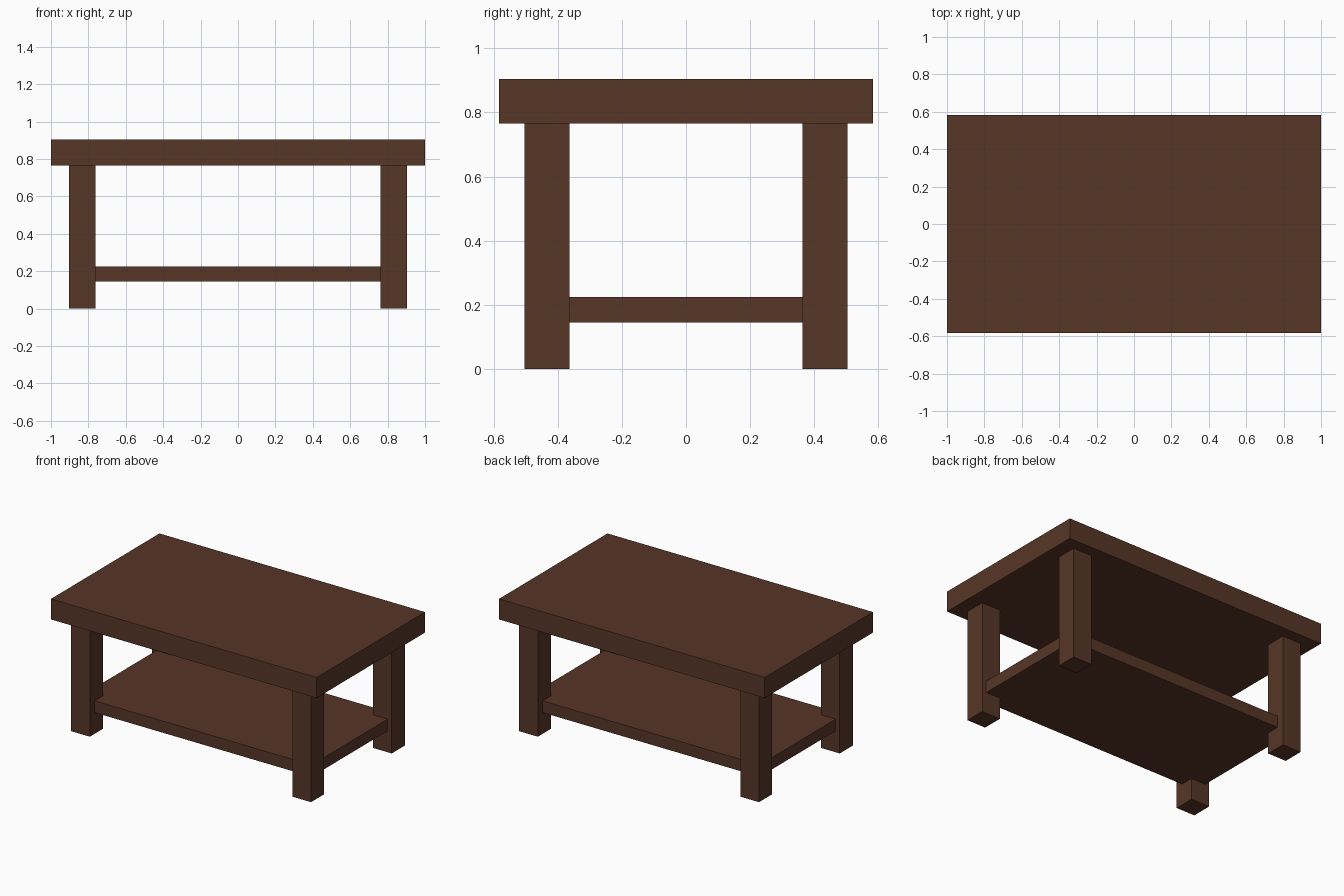
import bpy

if "Cube" in bpy.data.objects:
    bpy.data.objects.remove(bpy.data.objects["Cube"])

wood = bpy.data.materials.new("dark brown wood")
wood.diffuse_color = (0.095, 0.037, 0.02, 1)
wood.use_nodes = True
wood.node_tree.nodes["Principled BSDF"].inputs["Base Color"].default_value = wood.diffuse_color


def box(name, low, high):
    """Add a box spanning two opposite corners."""
    bpy.ops.mesh.primitive_cube_add(size=1, location=[(a + b) / 2 for a, b in zip(low, high)])
    ob = bpy.context.object
    ob.name = name
    ob.scale = [b - a for a, b in zip(low, high)]
    bpy.ops.object.transform_apply(location=False, rotation=False, scale=True)
    ob.data.materials.append(wood)
    return ob


# Thick table top
box("table_top", (-1, -0.583, 0.765), (1, 0.583, 0.905))

# Lower shelf, its corners let into the legs
box("lower_shelf", (-0.872, -0.453, 0.145), (0.872, 0.453, 0.225))

# Four square legs
for side, sx in (("left", -1), ("right", 1)):
    for end, sy in (("front", -1), ("back", 1)):
        cx, cy, h = sx * 0.833, sy * 0.434, 0.07
        box(f"{end}_{side}_leg", (cx - h, cy - h, 0), (cx + h, cy + h, 0.765))
